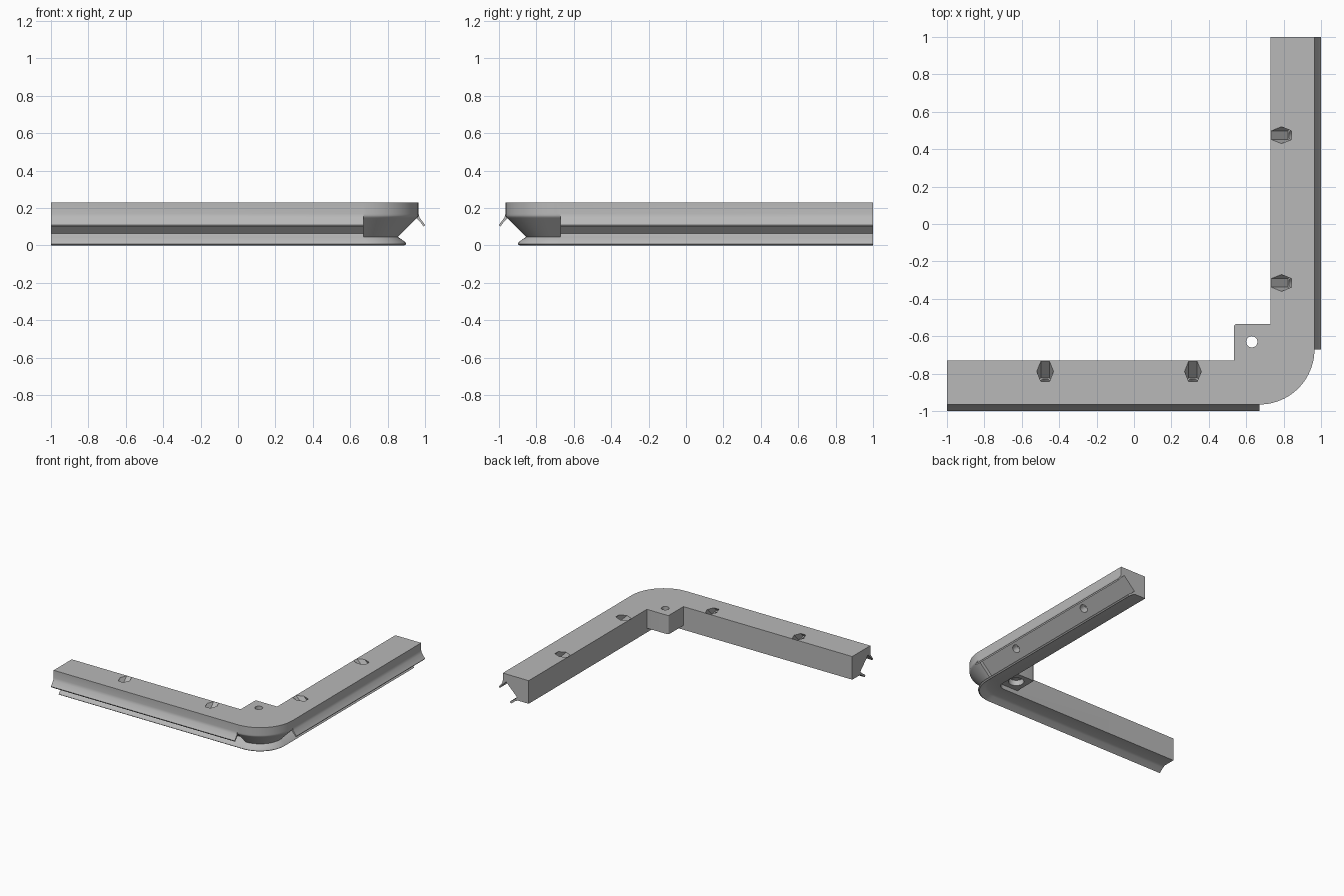
import bpy, bmesh, math
from mathutils import Vector, Matrix

cube = bpy.data.objects.get("Cube")
if cube:
    bpy.data.objects.remove(cube)

grey = bpy.data.materials.new("plain_grey")
grey.use_nodes = True
grey.diffuse_color = (0.48, 0.48, 0.48, 1)
grey.node_tree.nodes["Principled BSDF"].inputs["Base Color"].default_value = (0.48, 0.48, 0.48, 1)

INNER, BEND, TOP = 0.73, 0.67, 0.23

# Cross-section of the straight arms: (distance outward, height)
arm = [(0, TOP), (.235, TOP), (.235, .17), (.241, .148), (.27, .11), (.263, .10),
       (.245, .125), (.225, .145), (.205, .165), (.105, .065), (.125, .045),
       (.165, .018), (.17, .008), (.16, 0), (.122, .029), (.10, .04), (0, .04)]
# The bend has no upper lip and no groove, only a chamfer
bend = list(arm)
bend[3:7] = [(.235, .162), (.234, .157), (.232, .153), (.229, .149)]
bend[8:10] = [(.195, .115), (.155, .075)]


def make_object(name, bm):
    bmesh.ops.recalc_face_normals(bm, faces=bm.faces)
    mesh = bpy.data.meshes.new(name)
    bm.to_mesh(mesh)
    bm.free()
    mesh.materials.append(grey)
    ob = bpy.data.objects.new(name, mesh)
    bpy.context.collection.objects.link(ob)
    return ob


def ring(bm, profile, angle, x=0, y=0):
    """Profile ring around the bend centre, shifted along an arm."""
    c, s = math.cos(angle), math.sin(angle)
    r0 = INNER - BEND
    return [bm.verts.new((BEND + x + (d + r0) * c, -BEND + y + (d + r0) * s, z))
            for d, z in profile]


# Bracket body: arm, quarter bend, arm
bm = bmesh.new()
quarter, steps = math.pi / 2, 20
rings = [ring(bm, arm, -quarter, x=-1 - BEND), ring(bm, arm, -quarter)]
rings += [ring(bm, bend, -quarter + quarter * i / steps) for i in range(steps + 1)]
rings += [ring(bm, arm, 0), ring(bm, arm, 0, y=1 + BEND)]
n = len(arm)
for a, b in zip(rings, rings[1:]):
    for i in range(n):
        j = (i + 1) % n
        bm.faces.new((a[i], a[j], b[j], b[i]))
bm.faces.new(rings[0])
bm.faces.new(rings[-1])
bmesh.ops.remove_doubles(bm, verts=bm.verts, dist=1e-5)
bmesh.ops.dissolve_degenerate(bm, edges=bm.edges, dist=1e-5)
body = make_object("corner_bracket", bm)


def boolean(tool, operation):
    mod = body.modifiers.new(tool.name, 'BOOLEAN')
    mod.operation, mod.solver, mod.object = operation, 'EXACT', tool
    bpy.context.view_layer.objects.active = body
    bpy.ops.object.modifier_apply(modifier=mod.name)
    bpy.data.objects.remove(tool)


def cylinder(name, start, end, radius, sides, side_dir):
    """Cylinder between two points with one corner pointing along side_dir."""
    start, end = Vector(start), Vector(end)
    zaxis = (end - start).normalized()
    xaxis = Vector(side_dir)
    rot = Matrix((xaxis, zaxis.cross(xaxis), zaxis)).transposed().to_4x4()
    bm = bmesh.new()
    # cone rings may start on either axis, so place the rim by hand
    rims = []
    for z in (0, (end - start).length):
        rims.append([bm.verts.new((radius * math.cos(math.tau * k / sides),
                                   radius * math.sin(math.tau * k / sides), z))
                     for k in range(sides)])
    for rim in rims:
        bm.faces.new(rim)
    for k in range(sides):
        m = (k + 1) % sides
        bm.faces.new((rims[0][k], rims[0][m], rims[1][m], rims[1][k]))
    bm.transform(Matrix.Translation(start) @ rot)
    return make_object(name, bm)


# Square gusset in the inner corner
bm = bmesh.new()
bmesh.ops.create_cube(bm, size=1)
bm.transform(Matrix.Translation((.6425, -.6425, .1525)) @ Matrix.Diagonal((.215, .215, .155, 1)))
upright = [e for e in bm.edges if abs(e.verts[0].co.z - e.verts[1].co.z) > .1]
bmesh.ops.bevel(bm, geom=upright, offset=.012, segments=3, affect='EDGES', profile=.5)
boolean(make_object("gusset", bm), 'UNION')

# Gusset screw hole and its recess
boolean(cylinder("gusset_hole", (.63, -.63, 0), (.63, -.63, .3), .03, 32, (1, 0, 0)), 'DIFFERENCE')
boolean(cylinder("gusset_recess", (.63, -.63, .05), (.63, -.63, .12), .058, 32, (1, 0, 0)), 'DIFFERENCE')

# Slanted screw holes with hexagonal nut pockets on both arms
for along in (-.475, .315):
    for on_front in (True, False):
        def place(d, z):
            if on_front:
                return (along, -INNER - d, z)
            return (INNER + d, -along, z)
        side = (1, 0, 0) if on_front else (0, 1, 0)
        boolean(cylinder("nut_pocket", place(.12, .168), place(-.04, .328), .045, 6, side), 'DIFFERENCE')
        boolean(cylinder("screw_hole", place(.185, .103), place(.10, .188), .032, 24, side), 'DIFFERENCE')

# Smooth shading with sharp edges kept
bpy.ops.object.select_all(action='DESELECT')
body.select_set(True)
bpy.context.view_layer.objects.active = body
bpy.ops.object.shade_smooth_by_angle(angle=math.radians(30))
